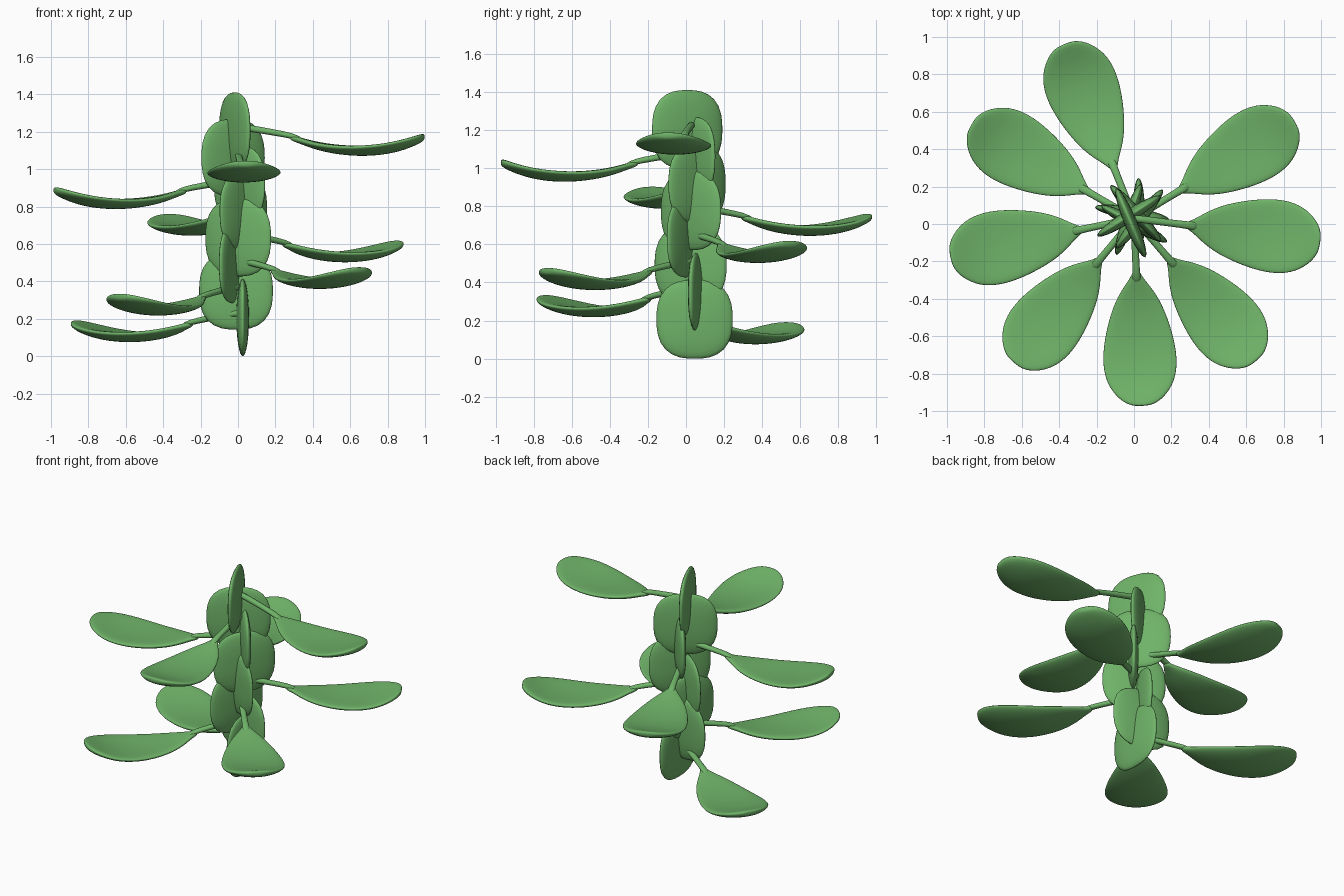
import bpy, bmesh, math
from mathutils import Matrix, Vector

if "Cube" in bpy.data.objects:
    bpy.data.objects.remove(bpy.data.objects["Cube"])

green = bpy.data.materials.new("leaf_green")
green.diffuse_color = (0.16, 0.45, 0.14, 1)
green.use_nodes = True
green.node_tree.nodes["Principled BSDF"].inputs["Base Color"].default_value = green.diffuse_color

AXIS = (0.0, 0.03)
STEP = 80.4


def finish(bm, name, matrix, levels):
    bmesh.ops.recalc_face_normals(bm, faces=bm.faces)
    mesh = bpy.data.meshes.new(name)
    bm.to_mesh(mesh)
    bm.free()
    mesh.materials.append(green)
    for p in mesh.polygons:
        p.use_smooth = True
    ob = bpy.data.objects.new(name, mesh)
    bpy.context.collection.objects.link(ob)
    ob.matrix_world = matrix
    if levels:
        sub = ob.modifiers.new("smooth", 'SUBSURF')
        sub.levels = sub.render_levels = levels
    return ob


def spow(v, e):
    return math.copysign(abs(v) ** e, v)


def loft(name, rows, matrix, levels, cup=0.0, n=14):
    """Rows of (distance, half width, half thickness, height), lofted along x."""
    bm = bmesh.new()
    rings = []
    for r, w, t, z in rows:
        ring = []
        for k in range(n):
            a = 2 * math.pi * k / n
            u = spow(math.cos(a), 0.9)
            lift = cup * (w * u / 0.2) ** 2
            ring.append(bm.verts.new((r, w * u, z + lift + t * spow(math.sin(a), 0.8))))
        rings.append(ring)
    for a, b in zip(rings, rings[1:]):
        for k in range(n):
            bm.faces.new((a[k], a[(k + 1) % n], b[(k + 1) % n], b[k]))
    bm.faces.new(rings[0])
    bm.faces.new(rings[-1])
    return finish(bm, name, matrix, levels)


def pad(name, matrix):
    """Rounded-square, lens-shaped upright pad facing local x."""
    bm = bmesh.new()
    bmesh.ops.create_uvsphere(bm, u_segments=32, v_segments=16, radius=1)
    for v in bm.verts:
        # sphere pole becomes the pad's facing direction
        x, y, z = v.co
        rho = math.hypot(x, y)
        if rho > 1e-6:
            c, s = x / rho, y / rho
            k = (abs(c) ** 2.6 + abs(s) ** 2.6) ** (-1 / 2.6)
            v.co = Vector((0.034 * z, 0.2 * rho * k * c, 0.207 * rho * k * s))
        else:
            v.co = Vector((0.034 * z, 0, 0))
    finish(bm, name, matrix, 0)


blade_rows = [
    (0.28, 0.018, 0.014, -0.035), (0.32, 0.035, 0.017, -0.045),
    (0.38, 0.085, 0.020, -0.066), (0.46, 0.132, 0.023, -0.088),
    (0.56, 0.168, 0.025, -0.104), (0.66, 0.193, 0.026, -0.110),
    (0.75, 0.204, 0.026, -0.106), (0.83, 0.198, 0.026, -0.094),
    (0.90, 0.173, 0.026, -0.074), (0.96, 0.125, 0.025, -0.050),
    (0.99, 0.080, 0.022, -0.036), (1.004, 0.038, 0.014, -0.030),
]
stem_rows = [
    (-0.02, 0.020, 0.020, 0.025), (0.05, 0.022, 0.020, 0.018),
    (0.20, 0.020, 0.018, -0.008), (0.30, 0.022, 0.017, -0.026),
    (0.35, 0.028, 0.012, -0.048),
]

# Stacked pads spiralling upward, each carrying one stem and one leaf blade
for i in range(8):
    z = 0.207 + 0.1423 * i
    base = Matrix.Translation((AXIS[0], AXIS[1], z))
    leaf_m = base @ Matrix.Rotation(math.radians(150 + STEP * i), 4, 'Z')
    pad_m = (base @ Matrix.Rotation(math.radians(180 + STEP * i), 4, 'Z')
             @ Matrix.Translation((-0.025, -0.015, 0)))
    pad(f"trunk_pad_{i + 1}", pad_m)
    loft(f"leaf_stem_{i + 1}", stem_rows, leaf_m, 1, n=8)
    loft(f"leaf_blade_{i + 1}", blade_rows, leaf_m, 2, cup=0.025)
